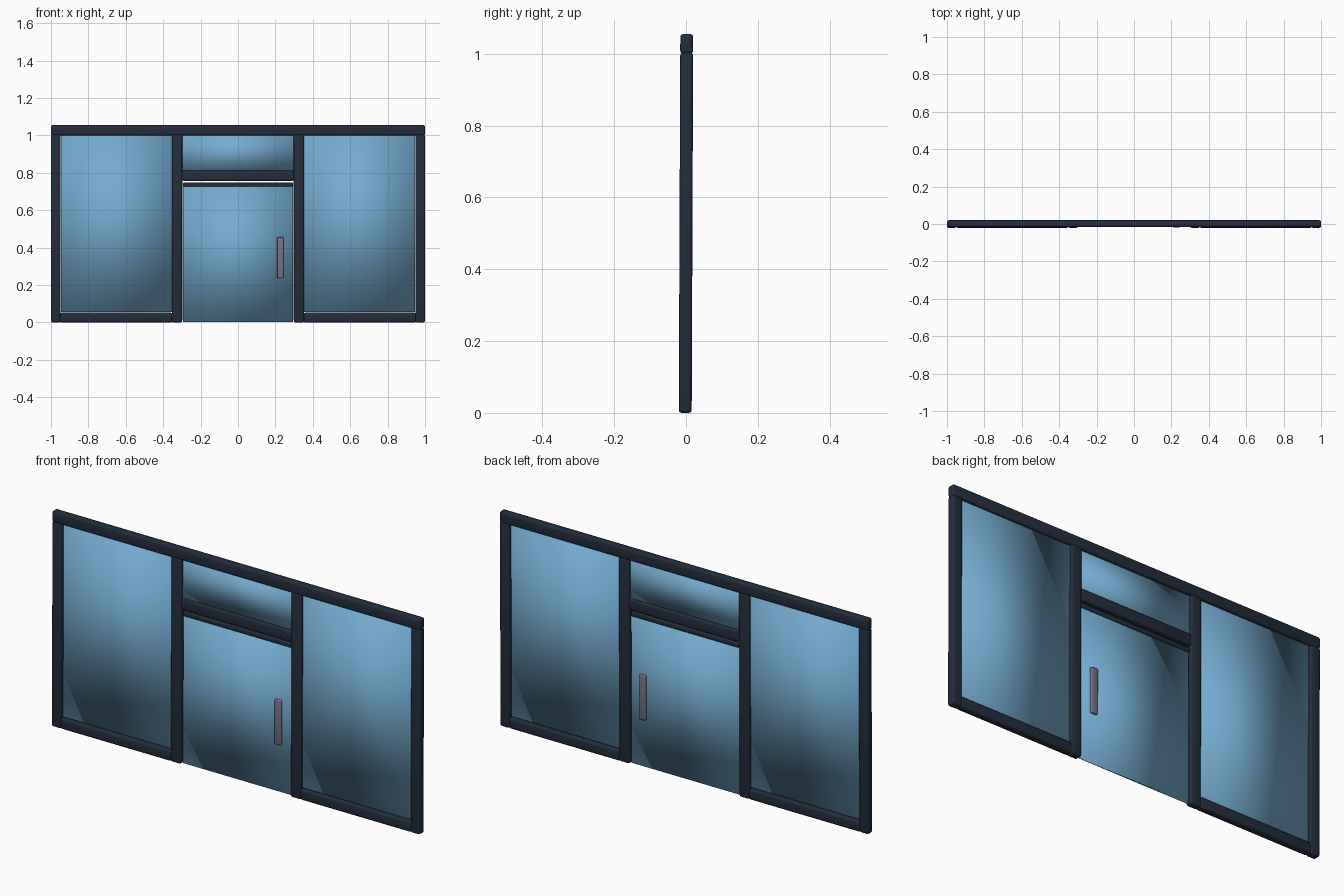
import bpy
import bmesh
from mathutils import Vector

if "Cube" in bpy.data.objects:
    bpy.data.objects.remove(bpy.data.objects["Cube"], do_unlink=True)

LEAN = 0.004   # the whole front tips back very slightly
MID = 0.53


def material(name, colour):
    m = bpy.data.materials.new(name)
    m.use_nodes = True
    m.diffuse_color = (*colour, 1)
    m.node_tree.nodes["Principled BSDF"].inputs["Base Color"].default_value = (*colour, 1)
    return m


navy = material("dark navy frame", (0.017, 0.026, 0.045))
blue = material("blue glass", (0.175, 0.41, 0.63))
grey = material("grey metal", (0.17, 0.17, 0.24))


def block(name, x, z, depth, mat, bevel=0.0, y=0.0):
    """Smooth box spanning x and z ranges, centred on y, with optional rounded edges."""
    bm = bmesh.new()
    bmesh.ops.create_cube(bm, size=1)
    size = Vector((x[1] - x[0], depth, z[1] - z[0]))
    centre = Vector((sum(x) / 2, y, sum(z) / 2))
    for v in bm.verts:
        v.co = v.co * size + centre
    if bevel:
        bmesh.ops.bevel(bm, geom=bm.edges[:], offset=bevel, segments=3,
                        profile=0.5, affect='EDGES')
    for v in bm.verts:
        v.co.y += LEAN * (v.co.z - MID)
    for f in bm.faces:
        f.smooth = True
    mesh = bpy.data.meshes.new(name)
    bm.to_mesh(mesh)
    bm.free()
    mesh.materials.append(mat)
    ob = bpy.data.objects.new(name, mesh)
    bpy.context.collection.objects.link(ob)
    return ob


DEPTH, ROUND, GLASS = 0.036, 0.009, 0.008

# Beams across the full width and above the door
block("top_beam", (-1, 1), (1.0, 1.055), DEPTH, navy, ROUND)
block("door_lintel", (-0.3, 0.3), (0.757, 0.812), DEPTH, navy, ROUND)

# Posts, sills and fixed panes on both sides
for side, s in (("left", 1), ("right", -1)):
    def span(a, b):
        return sorted((s * a, s * b))
    block(side + "_outer_post", span(0.948, 1), (0, 1.004), DEPTH, navy, ROUND)
    block(side + "_inner_post", span(0.298, 0.354), (0, 1.004), DEPTH, navy, ROUND)
    block(side + "_sill", span(0.35, 0.952), (0, 0.052), DEPTH, navy, ROUND)
    block(side + "_pane", span(0.354, 0.945), (0.056, 1.0), GLASS, blue)

# Transom pane above the door
block("transom_pane", (-0.3, 0.3), (0.808, 1.003), GLASS, blue)

# Glass door with its top rail
block("door_pane", (-0.294, 0.294), (0.003, 0.73), GLASS, blue)
block("door_top_rail", (-0.294, 0.294), (0.726, 0.748), 0.022, navy, 0.005)

# Pull handles on both faces of the door
for name, s in (("front_handle", -1), ("back_handle", 1)):
    block(name, (0.209, 0.245), (0.236, 0.456), 0.014, grey, 0.005, s * 0.011)
